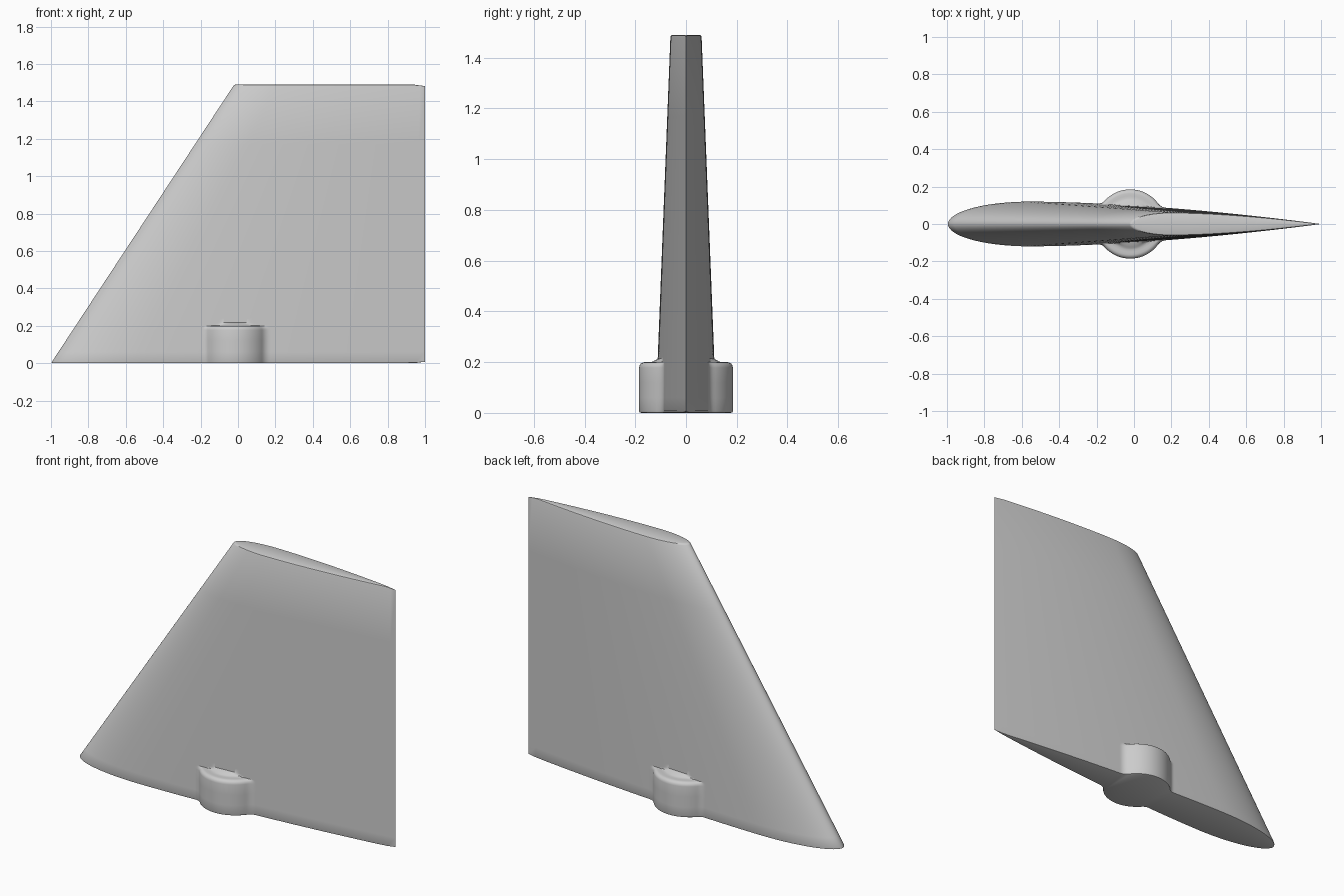
import bpy, bmesh, math

if "Cube" in bpy.data.objects:
    bpy.data.objects.remove(bpy.data.objects["Cube"])

H = 1.49                      # total height
CAP = 0.008                   # edge rounding
BOSS_X, BOSS_R = -0.02, 0.185

grey = bpy.data.materials.new("light grey")
grey.diffuse_color = (0.6, 0.6, 0.6, 1)
grey.use_nodes = True
grey.node_tree.nodes["Principled BSDF"].inputs["Base Color"].default_value = grey.diffuse_color


def lead(z):
    """x of the swept leading edge."""
    return -1 + 0.98 * z / H


def half(u):
    """Half thickness per unit chord of the blunt-nosed, straight-tailed section."""
    if u < 0.22:
        return 0.06 * math.sqrt(max(0, 1 - (1 - u / 0.22) ** 2))
    return 0.06 * (1 - ((u - 0.22) / 0.78) ** 1.7)


def boss(x, w, r, f):
    """Round boss of radius r, blended into a wall at y = w by a fillet of radius f."""
    if r <= w:
        return w
    reach = math.sqrt((r + f) ** 2 - (w + f) ** 2)
    d = abs(x - BOSS_X)
    if d >= reach:
        return w
    if d < reach * r / (r + f):
        return max(w, math.sqrt(r * r - d * d))
    return w + f - math.sqrt(max(0, f * f - (reach - d) ** 2))


# Columns: nose, boss band, tail
N1, N2, N3 = 28, 64, 16
B0, B1 = -0.24, 0.20


def columns(z):
    zz = min(z, 0.24)
    a = lead(zz)
    xs = [a + (B0 - a) * (1 - math.cos(math.pi / 2 * i / N1)) for i in range(N1)]
    xs += [B0 + (B1 - B0) * i / N2 for i in range(N2)]
    xs += [B1 + (1 - B1) * i / N3 for i in range(N3 + 1)]
    return [(x - a) / (1 - a) for x in xs]


# Rows: height, boss radius, edge inset
rows = [(0, BOSS_R, CAP), (0.0024, BOSS_R, 0.0024), (CAP, BOSS_R, 0)]
rows += [(z, BOSS_R, 0) for z in (0.06, 0.12, 0.178)]
rows += [(0.178 + 0.022 * math.sin(t), BOSS_R - 0.022 * (1 - math.cos(t)), 0)
         for t in (0.4, 0.8, 1.2, math.pi / 2)]
rows += [(0.2, 0.15, 0), (0.2005, 0.138, 0), (0.203, 0.129, 0), (0.208, 0.122, 0), (0.217, 0, 0)]
rows += [(z, 0, 0) for z in (0.24, 0.55, 0.86, 1.17, H - CAP)]
rows += [(H - 0.0024, 0, 0.0024), (H, 0, CAP)]

bm = bmesh.new()
grid = []
for z, r, inset in rows:
    a, right, left = lead(z), [], []
    for u in columns(z):
        x = a + (1 - a) * u
        y = boss(x, half(u) * (1 - a), r, 0.05) if r else half(u) * (1 - a)
        zz = z
        if inset:
            # the rounding fades out at the thin tail
            k = min(1, y / CAP) if u > 0.5 else 1
            y = max(0, y - inset * k)
            x += inset * (1 - u) ** 12
            edge = CAP if z < 0.5 else H - CAP
            zz = edge + (z - edge) * k
        vr = bm.verts.new((x, -y, zz))
        right.append(vr)
        left.append(vr if y < 1e-7 else bm.verts.new((x, y, zz)))
    # closed ring around the section
    grid.append(right + left[::-1])


def face(vs):
    """Face from a list with repeated corners dropped."""
    vs = list(dict.fromkeys(vs))
    if len(vs) > 2 and not bm.faces.get(vs):
        bm.faces.new(vs)


# Skin and end caps
n = len(grid[0])
for lo, hi in zip(grid, grid[1:]):
    for i in range(n):
        j = (i + 1) % n
        face([lo[i], lo[j], hi[j], hi[i]])
for ring in (grid[0], grid[-1]):
    for i in range(n // 2 - 1):
        face([ring[i], ring[i + 1], ring[n - 2 - i], ring[n - 1 - i]])
bmesh.ops.remove_doubles(bm, verts=bm.verts, dist=1e-6)
bmesh.ops.recalc_face_normals(bm, faces=bm.faces)

mesh = bpy.data.meshes.new("swept_fin")
bm.to_mesh(mesh)
bm.free()
mesh.materials.append(grey)
fin = bpy.data.objects.new("swept_fin", mesh)
bpy.context.collection.objects.link(fin)
bpy.context.view_layer.objects.active = fin
fin.select_set(True)
bpy.ops.object.shade_smooth_by_angle(angle=math.radians(35))
